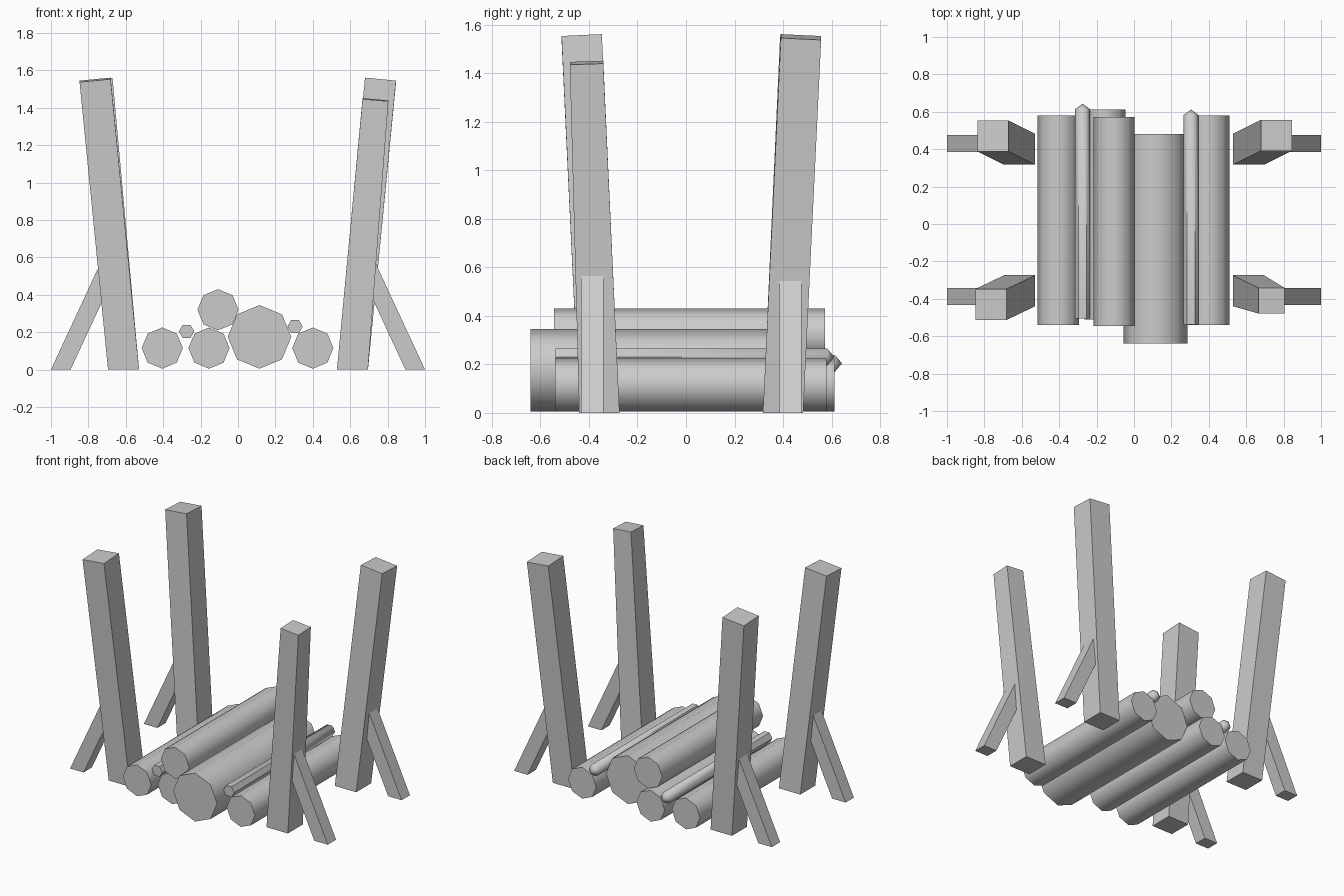
import bpy
import bmesh
from math import cos, sin, tau

cube = bpy.data.objects.get("Cube")
if cube:
    bpy.data.objects.remove(cube, do_unlink=True)

# Single wood-grey material
GREY = (0.6, 0.6, 0.6, 1)
grey = bpy.data.materials.new("plain_grey")
grey.use_nodes = True
grey.diffuse_color = GREY
grey.node_tree.nodes["Principled BSDF"].inputs["Base Color"].default_value = GREY


def loft(name, rings, tip=None, smooth=False):
    """Skin a stack of equal rings, capping the end or closing it to a tip."""
    bm = bmesh.new()
    loops = [[bm.verts.new(p) for p in ring] for ring in rings]
    n = len(loops[0])
    for a, b in zip(loops, loops[1:]):
        for i in range(n):
            j = (i + 1) % n
            bm.faces.new((a[i], a[j], b[j], b[i]))
    bm.faces.new(loops[0])
    if tip:
        apex = bm.verts.new(tip)
        for i in range(n):
            bm.faces.new((loops[-1][i], loops[-1][(i + 1) % n], apex))
    else:
        bm.faces.new(loops[-1])
    bmesh.ops.recalc_face_normals(bm, faces=bm.faces)
    mesh = bpy.data.meshes.new(name)
    bm.to_mesh(mesh)
    bm.free()
    mesh.materials.append(grey)
    obj = bpy.data.objects.new(name, mesh)
    bpy.context.collection.objects.link(obj)
    if smooth:
        bpy.ops.object.select_all(action="DESELECT")
        obj.select_set(True)
        bpy.context.view_layer.objects.active = obj
        bpy.ops.object.shade_smooth_by_angle(angle=0.87)
    return obj


CORNERS = ((-1, -1), (1, -1), (1, 1), (-1, 1))


def post(name, base, top, half_base, half_top, height):
    """Leaning square post whose top is cut square to its axis."""
    lean = [(t - b) / height for t, b in zip(top, base)]
    bottom = [(base[0] + sx * half_base, base[1] + sy * half_base, 0)
              for sx, sy in CORNERS]
    upper = [(top[0] + sx * half_top, top[1] + sy * half_top,
              height - half_top * (lean[0] * sx + lean[1] * sy))
             for sx, sy in CORNERS]
    loft(name, [bottom, upper])


def brace(name, side, y):
    """Slanted prop that ends inside its post."""
    rings = [[(side * (x + sx * 0.0525), y + sy * 0.046, z) for sx, sy in CORNERS]
             for x, z in ((0.9475, 0), (0.683, 0.57))]
    loft(name, rings)


def log(name, x, z, radius, front, back, sides=8, point=0):
    """Log lying along y, optionally with a pointed back end."""
    rings = [[(x + radius * cos(tau * i / sides), y, z + radius * sin(tau * i / sides))
              for i in range(sides)] for y in (front, back)]
    loft(name, rings, (x, back + point, z) if point else None, smooth=True)


# Corner posts
post("front_right_post", (-0.612, -0.357), (-0.764, -0.43), 0.083, 0.083, 1.549)
post("back_right_post", (-0.612, 0.4), (-0.754, 0.471), 0.083, 0.083, 1.549)
post("front_left_post", (0.612, -0.357), (0.735, -0.41), 0.083, 0.069, 1.443)
post("back_left_post", (0.612, 0.4), (0.762, 0.474), 0.083, 0.083, 1.549)

# Props behind the posts
for side, label in ((-1, "right"), (1, "left")):
    brace("front_" + label + "_brace", side, -0.387)
    brace("back_" + label + "_brace", side, 0.431)

# Log pile
log("outer_right_log", -0.405, 0.115, 0.11, -0.54, 0.58)
log("inner_right_log", -0.155, 0.115, 0.11, -0.51, 0.613)
log("top_log", -0.107, 0.32, 0.11, -0.545, 0.573)
log("thick_log", 0.115, 0.175, 0.17, -0.64, 0.48)
log("outer_left_log", 0.4, 0.115, 0.11, -0.54, 0.58)

# Thin sticks
log("right_stick", -0.275, 0.204, 0.041, -0.505, 0.613, sides=6, point=0.03)
log("left_stick", 0.305, 0.23, 0.041, -0.538, 0.582, sides=6, point=0.03)
